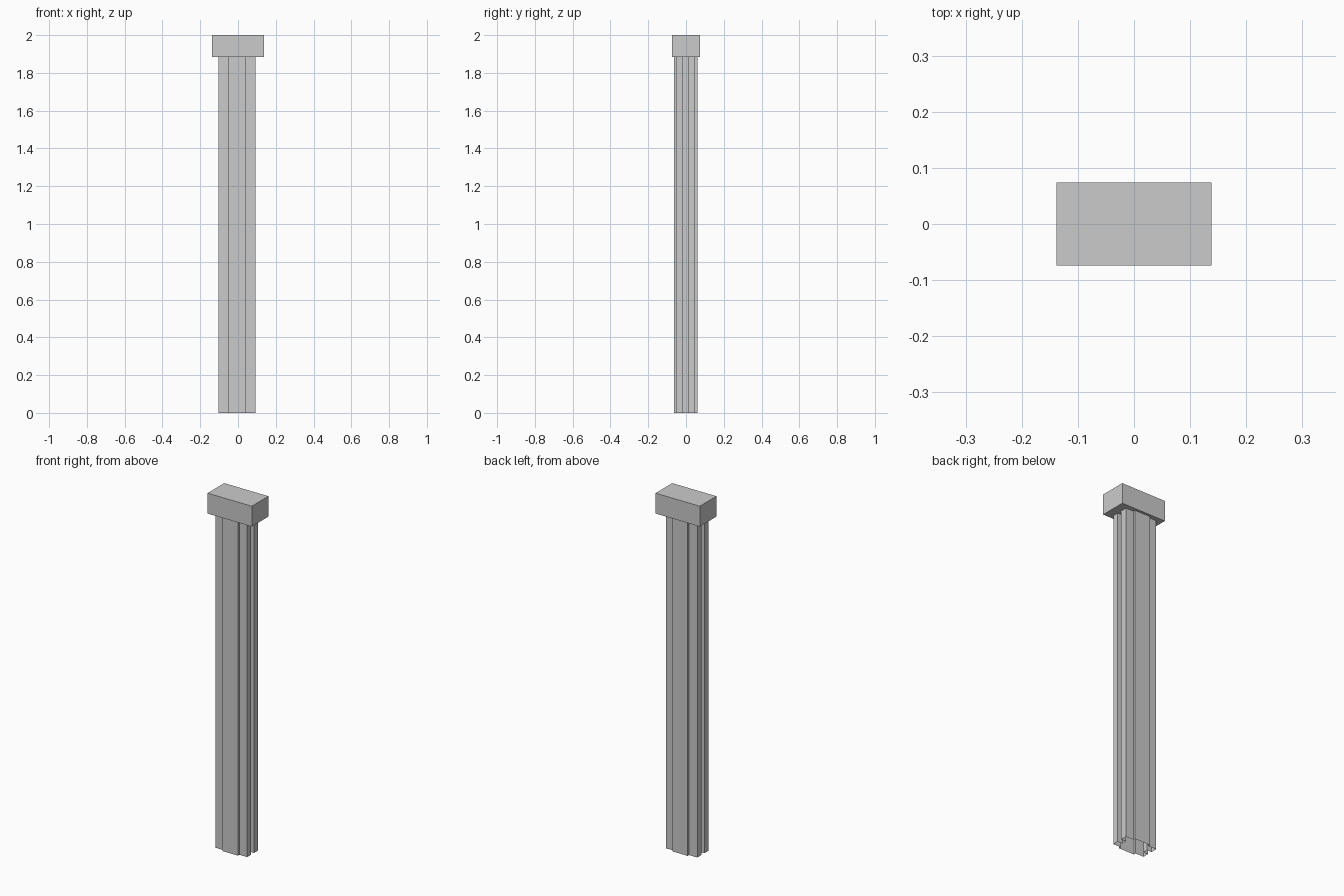
import bpy, bmesh

if "Cube" in bpy.data.objects:
    bpy.data.objects.remove(bpy.data.objects["Cube"])


def make_object(name, bm):
    bmesh.ops.recalc_face_normals(bm, faces=bm.faces)
    mesh = bpy.data.meshes.new(name)
    bm.to_mesh(mesh)
    bm.free()
    obj = bpy.data.objects.new(name, mesh)
    bpy.context.collection.objects.link(obj)
    return obj


def extruded(name, profile, z0, z1, caps):
    bm = bmesh.new()
    low = [bm.verts.new((x, y, z0)) for x, y in profile]
    high = [bm.verts.new((x, y, z1)) for x, y in profile]
    n = len(profile)
    for i in range(n):
        j = (i + 1) % n
        bm.faces.new((low[i], low[j], high[j], high[i]))
    if caps:
        bm.faces.new(low[::-1])
        bm.faces.new(high)
    return make_object(name, bm)


CAP_BOTTOM = 1.885

# Shaft: raised front and back panels, a groove down each narrow end, hollow and open below
left, right = -0.104, 0.092
panel_l, panel_r = -0.052, 0.043
front, back = -0.050, 0.048
panel_f, panel_b = -0.063, 0.060
groove_f, groove_b, depth = -0.016, 0.011, 0.03
shaft_profile = [
    (left, front), (panel_l, front), (panel_l, panel_f), (panel_r, panel_f),
    (panel_r, front), (right, front),
    (right, groove_f), (right - depth, groove_f), (right - depth, groove_b), (right, groove_b),
    (right, back), (panel_r, back), (panel_r, panel_b), (panel_l, panel_b),
    (panel_l, back), (left, back),
    (left, groove_b), (left + depth, groove_b), (left + depth, groove_f), (left, groove_f),
]
extruded("post_shaft", shaft_profile, 0.0, CAP_BOTTOM, caps=False)

# Cap: plain block on top
cx, cy = 0.138, 0.074
extruded("post_cap", [(-cx, -cy), (cx, -cy), (cx, cy), (-cx, cy)], CAP_BOTTOM, 2.0, caps=True)
